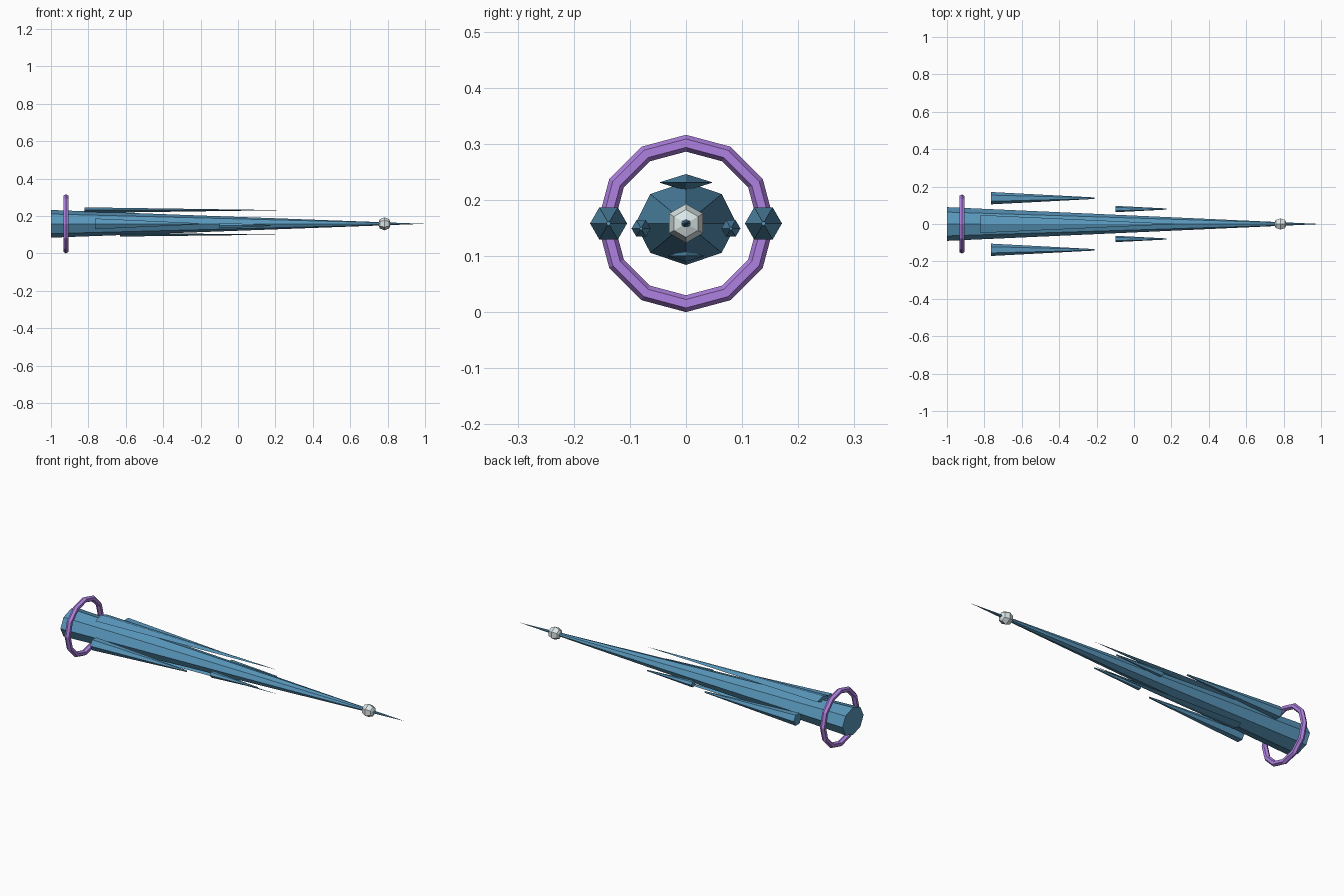
import bpy, bmesh, math

if "Cube" in bpy.data.objects:
    bpy.data.objects.remove(bpy.data.objects["Cube"])

CZ = 0.158  # height of the long axis


def material(name, rgb):
    m = bpy.data.materials.new(name)
    m.diffuse_color = (*rgb, 1)
    m.use_nodes = True
    m.node_tree.nodes["Principled BSDF"].inputs["Base Color"].default_value = m.diffuse_color
    return m


BLUE = material("blue", (0.1, 0.31, 0.5))
PURPLE = material("purple", (0.43, 0.22, 0.75))
WHITE = material("pale", (0.72, 0.8, 0.8))


def loft(name, sides, rings, y, z, mat, start=0.0):
    """Loft polygon rings (x, radius_y, radius_z) along x; zero radius is a point."""
    bm = bmesh.new()
    loops = []
    for x, ry, rz in rings:
        if ry < 1e-6:
            loops.append([bm.verts.new((x, y, z))] * sides)
            continue
        loops.append([bm.verts.new((x, y + ry * math.cos(start + 2 * math.pi * i / sides),
                                    z + rz * math.sin(start + 2 * math.pi * i / sides)))
                      for i in range(sides)])
    for a, b in zip(loops, loops[1:]):
        for i in range(sides):
            j = (i + 1) % sides
            bm.faces.new(list(dict.fromkeys((a[i], a[j], b[j], b[i]))))
    for loop in (loops[0], loops[-1]):
        if loop[0] is not loop[1]:
            bm.faces.new(loop)
    bmesh.ops.recalc_face_normals(bm, faces=bm.faces)
    mesh = bpy.data.meshes.new(name)
    bm.to_mesh(mesh)
    bm.free()
    mesh.materials.append(mat)
    ob = bpy.data.objects.new(name, mesh)
    bpy.context.collection.objects.link(ob)
    return ob


# Long tapering body
loft("body", 8, [(-1, 0.09, 0.074), (1, 0, 0)], 0, CZ, BLUE)

# Flat diamond fins above and below
loft("top_fin", 4, [(-0.82, 0.048, 0.015), (0.24, 0, 0)], 0, 0.231, BLUE)
loft("bottom_fin", 4, [(-0.63, 0.034, 0.01), (0.24, 0, 0)], 0, 0.1, BLUE)

# Paired side spikes
for side, s in (("left", 1), ("right", -1)):
    loft(f"{side}_large_spike", 6, [(-0.765, 0.033, 0.033), (-0.21, 0.004, 0.004)],
         s * 0.138, CZ, BLUE)
    loft(f"{side}_small_spike", 6, [(-0.1, 0.017, 0.017), (0.175, 0.003, 0.003)],
         s * 0.08, 0.149, BLUE)

# Bead near the tip
R = 0.035
bead = [(0.783 - R * math.cos(a), R * math.sin(a), R * math.sin(a))
        for a in (i * math.pi / 4 for i in range(5))]
loft("tip_bead", 6, bead, 0, CZ, WHITE, math.pi / 2)

# Ring around the rear
bpy.ops.mesh.primitive_torus_add(major_segments=12, minor_segments=6, major_radius=0.143,
                                 minor_radius=0.015, location=(-0.92, 0, CZ),
                                 rotation=(0, math.pi / 2, 0))
ring = bpy.context.object
ring.name = "rear_ring"
ring.data.materials.append(PURPLE)
